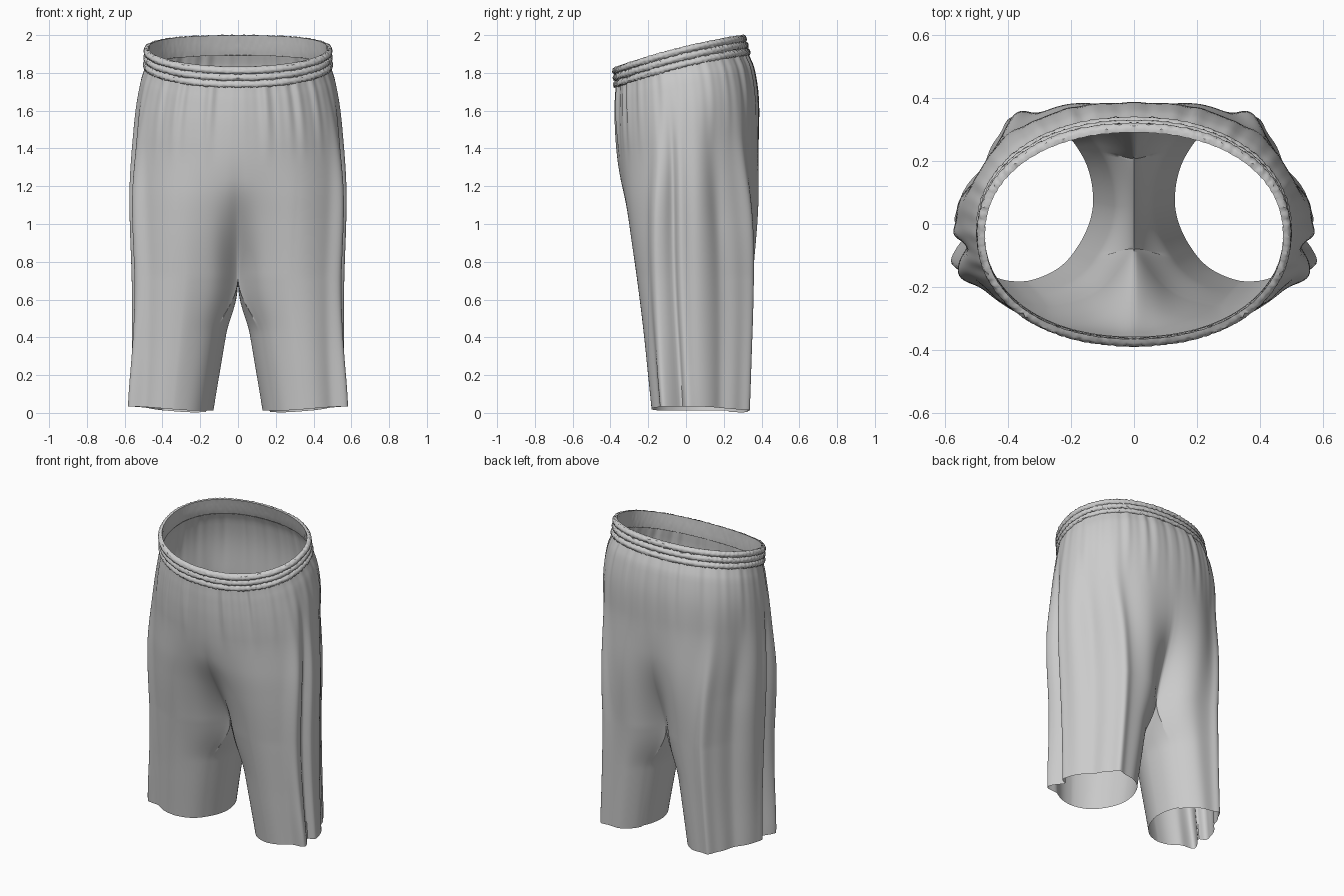
import bpy, bmesh, math, random
from math import sin, cos, pi, radians, exp

if "Cube" in bpy.data.objects:
    bpy.data.objects.remove(bpy.data.objects["Cube"])

random.seed(4)
N, M = 160, 36          # points on the outer half loop / across the inner thigh
CROTCH = 0.72
WAIST = 1.825

# level, half width, front y, back y
PROFILE = [(0.0, .56, -.182, .322), (.4, .55, -.22, .335), (.7, .552, -.257, .348),
           (1.0, .562, -.302, .366), (1.2, .565, -.336, .378), (1.4, .557, -.364, .385),
           (1.6, .54, -.376, .386), (1.75, .513, -.376, .362), (1.83, .49, -.372, .33),
           (1.935, .486, -.378, .302)]


def smooth(a, b, x):
    t = max(0, min(1, (x - a) / (b - a)))
    return t * t * (3 - 2 * t)


def profile(z):
    """Hermite interpolation of the outline table."""
    k = 0
    while k < len(PROFILE) - 2 and z > PROFILE[k + 1][0]:
        k += 1
    p, q = PROFILE[k], PROFILE[k + 1]
    o, r = PROFILE[max(k - 1, 0)], PROFILE[min(k + 2, len(PROFILE) - 1)]
    h = q[0] - p[0]
    t = (z - p[0]) / h
    out = []
    for i in (1, 2, 3):
        m0 = (q[i] - o[i]) / (q[0] - o[0]) * h
        m1 = (r[i] - p[i]) / (r[0] - p[0]) * h
        out.append((2*t**3 - 3*t*t + 1) * p[i] + (t**3 - 2*t*t + t) * m0
                   + (3*t*t - 2*t**3) * q[i] + (t**3 - t*t) * m1)
    return out


def superpoint(ang, n=2.15):
    c, s = cos(ang), sin(ang)
    return (math.copysign(abs(c) ** (2 / n), c), math.copysign(abs(s) ** (2 / n), s))


def legpoint(ang):
    """Leg outline, flatter on the inner front, fuller on the outer front."""
    c, s = cos(ang), sin(ang)
    if s < 0:
        return superpoint(ang, 1.75 if c < 0 else 2.5)
    return superpoint(ang)


def bump(u, centre, width):
    return exp(-((u - centre) / width) ** 2)


def folds(u, z):
    """Outward offset of the draped cloth."""
    low = 1 - smooth(1.0, 1.78, z)
    hem = 1 - smooth(0, .7, z)
    d = low * ((.038 + .024 * hem) * bump(u, .375, .035) - .03 * bump(u, .433, .017)
               + .014 * bump(u, .47, .018) - .024 * bump(u, .61, .05)
               + .026 * bump(u, .75, .035) + .012 * bump(u, .88, .05))
    d += .003 * low * sin(34 * u + 1.2 * z) * (1 - bump(u, .42, .2))
    top = smooth(1.3, 1.8, z)
    gather = sin(95 * u) + .6 * sin(157 * u + 1) + .5 * sin(61 * u + 2)
    d += .004 * gather * top * (.35 + bump(u, .12, .14) + .6 * bump(u, .9, .12))
    return d * smooth(0, .03, u) * smooth(0, .03, 1 - u)


def tilt(y, z):
    return (.012 + .24 * y - .15 * y * y) * smooth(1.0, WAIST, z)


def section(z, closed):
    """One half loop of the seat, or one closed loop of the leg."""
    a, yf, yb = profile(z)
    ym, ry = (yf + yb) / 2, (yb - yf) / 2
    w = 1 - smooth(.42, 1.45, z)
    c = smooth(.42, CROTCH, z)
    xi = .13 * max(0, (CROTCH - z) / CROTCH) ** .85
    cx, rx = (a + xi) / 2, (a - xi) / 2
    ends = radians(143)
    raw = []
    for j in range(N + 1):
        u = j / N
        tx, ty = superpoint(-pi / 2 + pi * u)
        lx, ly = legpoint(-ends + 2 * ends * u)
        raw.append(((1 - w) * a * tx + w * (cx + rx * lx), (1 - w) * ty + w * ly))
    # stretch so the blend still reaches the outline
    lo, hi = -min(p[1] for p in raw), max(p[1] for p in raw)
    wide = a / max(p[0] for p in raw)
    raw = [(x * wide, ym + ry * y / (lo if y < 0 else hi)) for x, y in raw]
    x_end = raw[0][0], raw[-1][0]
    valley = c * (1 - smooth(.72, 1.25, z))
    pts = []
    for j, (x, y) in enumerate(raw):
        u = j / N
        x -= x_end[u > .5] * c * max(0, 1 - min(u, 1 - u) * 5) ** 2
        y += valley * (.07 * bump(u, 0, .05) - .05 * bump(u, 1, .05))
        x -= .04 * smooth(.04, .2, y) * smooth(.25, .5, x) * (1 - smooth(1.0, 1.75, z))
        dx, dy = (x - .22 * min(1, x / .22)) / a, (y - ym) / ry
        dy *= 1 - .5 * bump(u, .375, .08)
        ln = math.hypot(dx, dy) or 1
        d = folds(u, z)
        x, y = x + d * dx / ln, y + d * dy / ln
        hem = (1 - smooth(0, .3, z)) * (.012 + .022 * smooth(.2, .58, x) - .01 * bump(y, .33, .15))
        pts.append([x, y, z + tilt(y, z) + hem])
    if closed:
        y0, y1 = pts[N][1], pts[0][1]
        for j in range(1, M):
            t = j / M
            lx, ly = legpoint(ends + (2 * pi - 2 * ends) * t)
            y = c * (y0 + (y1 - y0) * t) + (1 - c) * (ym + ry * ly)
            pts.append([(1 - c) * (cx + rx * lx), y, z + .012 * (1 - smooth(0, .3, z))])
    if z >= CROTCH:
        for p in [pts[0]] + pts[N:]:
            p[0] = 0
    return pts


def build(name, rows):
    """Skin consecutive rows, then mirror to the other side."""
    bm = bmesh.new()
    vs = [[bm.verts.new(p) for p in r] for r in rows]
    for r, s in zip(vs, vs[1:]):
        loop = len(r) > N + 1 and len(s) > N + 1
        n = len(r) if loop else N
        for j in range(n):
            k = (j + 1) % len(r) if loop else j + 1
            bm.faces.new((r[j], s[j], s[k], r[k]))
    me = bpy.data.meshes.new(name)
    bm.to_mesh(me)
    bm.free()
    ob = bpy.data.objects.new(name, me)
    bpy.context.collection.objects.link(ob)
    m = ob.modifiers.new("mirror", 'MIRROR')
    m.use_clip = True
    m.merge_threshold = .0005
    bpy.ops.object.select_all(action='DESELECT')
    ob.select_set(True)
    bpy.context.view_layer.objects.active = ob
    bpy.ops.object.shade_smooth_by_angle(angle=radians(50))
    return ob


# Seat and legs as one draped cloth
rows = [section(WAIST + (CROTCH - WAIST) * i / 44, False) for i in range(44)]
rows += [section(CROTCH * (1 - i / 32), True) for i in range(33)]
build("seat_and_legs", rows)


# Elastic waistband: three puffed ribs outside, folded over to a plain inside
def band_row(v, offset, crinkle):
    z = WAIST - .005 + .11 * v
    a, yf, yb = profile(min(z, 1.935))
    ym, ry = (yf + yb) / 2, (yb - yf) / 2
    pts = []
    for j in range(N + 1):
        u = j / N
        tx, ty = superpoint(-pi / 2 + pi * u)
        d = offset + crinkle * (random.uniform(-1, 1) + .6 * sin(260 * u + 9 * v))
        x, y = (a + d) * tx, ym + (ry + d) * ty
        if j in (0, N):
            x = 0
        pts.append([x, y, z + tilt(y, z) + crinkle * random.uniform(-.8, .8)])
    return pts


band = [band_row(0, -.014, 0)]
for i in range(25):
    v = i / 24
    rib = abs(sin(3 * pi * v))
    band.append(band_row(v, .001 + .012 * rib ** .7, .004 * (1 - .7 * rib)))
band += [band_row(1.0 - .17 * i, -.012, .0008) for i in range(7)]
band.reverse()
build("waistband", band)
